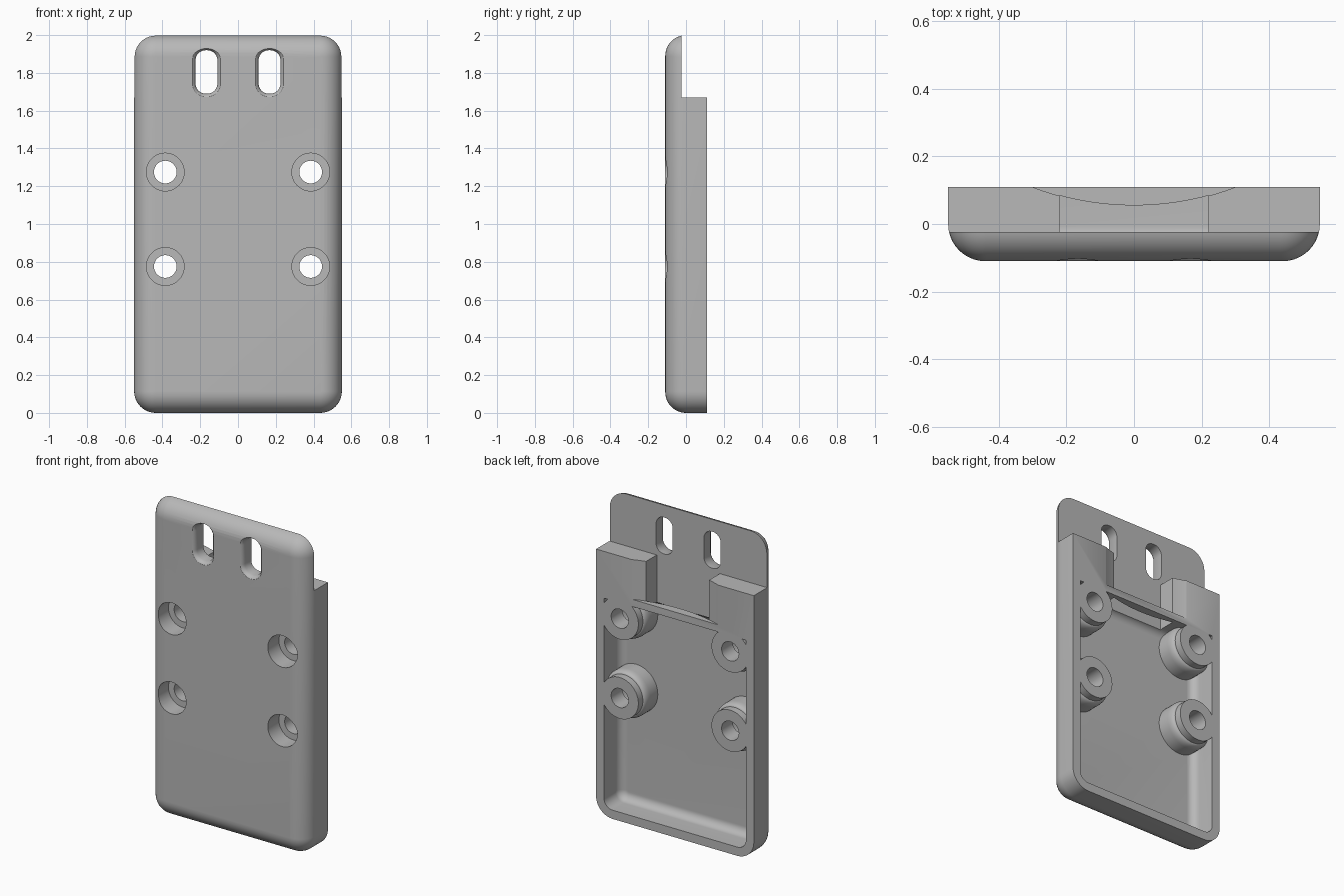
import bpy, bmesh
from math import sin, cos, pi, sqrt

cube = bpy.data.objects.get("Cube")
if cube:
    bpy.data.objects.remove(cube, do_unlink=True)

grey = bpy.data.materials.new("mid_grey")
grey.use_nodes = True
grey.diffuse_color = (0.48, 0.48, 0.48, 1)
grey.node_tree.nodes["Principled BSDF"].inputs["Base Color"].default_value = (0.48, 0.48, 0.48, 1)

TAB_Y, BACK, FAR = -0.023, 0.11, 0.25
CHANNEL, SHELF_Z = 0.22, 1.42


def solid(name, rings):
    """Skin a stack of equal-length rings and cap both ends."""
    bm = bmesh.new()
    loops = [[bm.verts.new(p) for p in ring] for ring in rings]
    for a, b in zip(loops, loops[1:]):
        for i in range(len(a)):
            j = (i + 1) % len(a)
            bm.faces.new((a[i], a[j], b[j], b[i]))
    bm.faces.new(loops[0])
    bm.faces.new(loops[-1])
    bmesh.ops.recalc_face_normals(bm, faces=bm.faces)
    mesh = bpy.data.meshes.new(name)
    bm.to_mesh(mesh)
    bm.free()
    mesh.materials.append(grey)
    obj = bpy.data.objects.new(name, mesh)
    bpy.context.collection.objects.link(obj)
    return obj


def rounded_rect(x0, x1, z0, z1, r_low, r_top, y, steps=10):
    """Rounded rectangle facing the front at depth y."""
    pts = []
    corners = ((x1 - r_top, z1 - r_top, r_top), (x0 + r_top, z1 - r_top, r_top),
               (x0 + r_low, z0 + r_low, r_low), (x1 - r_low, z0 + r_low, r_low))
    for k, (cx, cz, r) in enumerate(corners):
        for i in range(steps + 1):
            a = pi / 2 * (k + i / steps)
            pts.append((cx + r * cos(a), y, cz + r * sin(a)))
    return pts


def filleted_block(name, hx, z0, z1, r_low, r_top, front, back, fillet, steps=10):
    """Rounded block whose front edge is rolled over."""
    rings = []
    for i in range(steps + 1):
        a = pi / 2 * i / steps
        d = fillet * (1 - sin(a))
        rings.append(rounded_rect(d - hx, hx - d, z0 + d, z1 - d, max(r_low - d, 0.004),
                                  max(r_top - d, 0.004), front + fillet * (1 - cos(a))))
    rings.append(rounded_rect(-hx, hx, z0, z1, r_low, r_top, back))
    return solid(name, rings)


def turned(name, x, z, profile, n=48):
    """Round part along y from (radius, y) pairs."""
    return solid(name, [[(x + r * cos(2 * pi * i / n), y, z + r * sin(2 * pi * i / n))
                         for i in range(n)] for r, y in profile])


def prism(name, outline, z0, z1):
    return solid(name, [[(x, y, z) for x, y in outline] for z in (z0, z1)])


def cut(target, cutter):
    """Subtract the cutter and discard it."""
    mod = target.modifiers.new("cut", 'BOOLEAN')
    mod.operation, mod.solver, mod.object = 'DIFFERENCE', 'EXACT', cutter
    bpy.context.view_layer.update()
    graph = bpy.context.evaluated_depsgraph_get()
    mesh = bpy.data.meshes.new_from_object(target.evaluated_get(graph))
    target.modifiers.clear()
    target.data = mesh
    bpy.data.objects.remove(cutter, do_unlink=True)


def arc(half, drop=0.0, n=24):
    """Shallow hollow across the back, from +half to -half."""
    radius = 0.845
    xs = [half - 2 * half * i / n for i in range(n + 1)]
    return [(x, 0.9 - drop - sqrt(radius ** 2 - x * x)) for x in xs]


# Outer shell, rolled over at the front
body = filleted_block("mounting_cover", 0.55, 0, 2, 0.115, 0.115, -BACK, BACK, 0.11)

# Thin top tab: clear everything behind it
cut(body, prism("tab_clearance", [(-1, TAB_Y), (1, TAB_Y), (1, 1), (-1, 1)], 1.67, 2.5))

# Rear pocket, leaving four screw bosses standing
bosses = [(sx * 0.385, z) for sx in (-1, 1) for z in (0.775, 1.275)]
pocket = filleted_block("pocket", 0.495, 0.055, 1.375, 0.06, 0.004, -0.055, 0.2, 0.05)
shoulder = [(0.13 + 0.02 * cos(pi / 2 * i / 6), 0.02 + 0.045 * sin(pi / 2 * i / 6))
            for i in range(7)]
for x, z in bosses:
    cut(pocket, turned("boss", x, z, [(0.15, -0.2)] + shoulder + [(0.13, FAR)]))
cut(body, pocket)

# Cable channel and shallow hollow above the thin bridge
cut(body, prism("channel", [(-CHANNEL, TAB_Y), (CHANNEL, TAB_Y)] + arc(CHANNEL), 1.3, 1.8))
cut(body, prism("hollow", arc(0.4, 0.001) + [(-0.4, 0.4), (0.4, 0.4)], SHELF_Z, 1.8))

# Counterbored screw holes
for x, z in bosses:
    cut(body, turned("screw_hole", x, z, [(0.1, -0.2), (0.1, 0.0), (0.06, 0.0), (0.06, FAR)]))

# Two hanging slots with softened front edges
for sx in (-1, 1):
    rings = []
    for y, grow in ((-0.2, 0.02), (-0.112, 0.02), (-0.106, 0.011), (-0.098, 0.005),
                    (-0.086, 0), (0.0, 0)):
        hx = 0.058 + grow
        rings.append(rounded_rect(sx * 0.167 - hx, sx * 0.167 + hx, 1.69 - grow,
                                  1.92 + grow, hx - 0.004, hx - 0.004, y))
    cut(body, solid("slot", rings))

# Smooth rounded areas, crisp edges elsewhere
bpy.ops.object.select_all(action='DESELECT')
body.select_set(True)
bpy.context.view_layer.objects.active = body
bpy.ops.object.shade_smooth_by_angle(angle=pi / 6)
